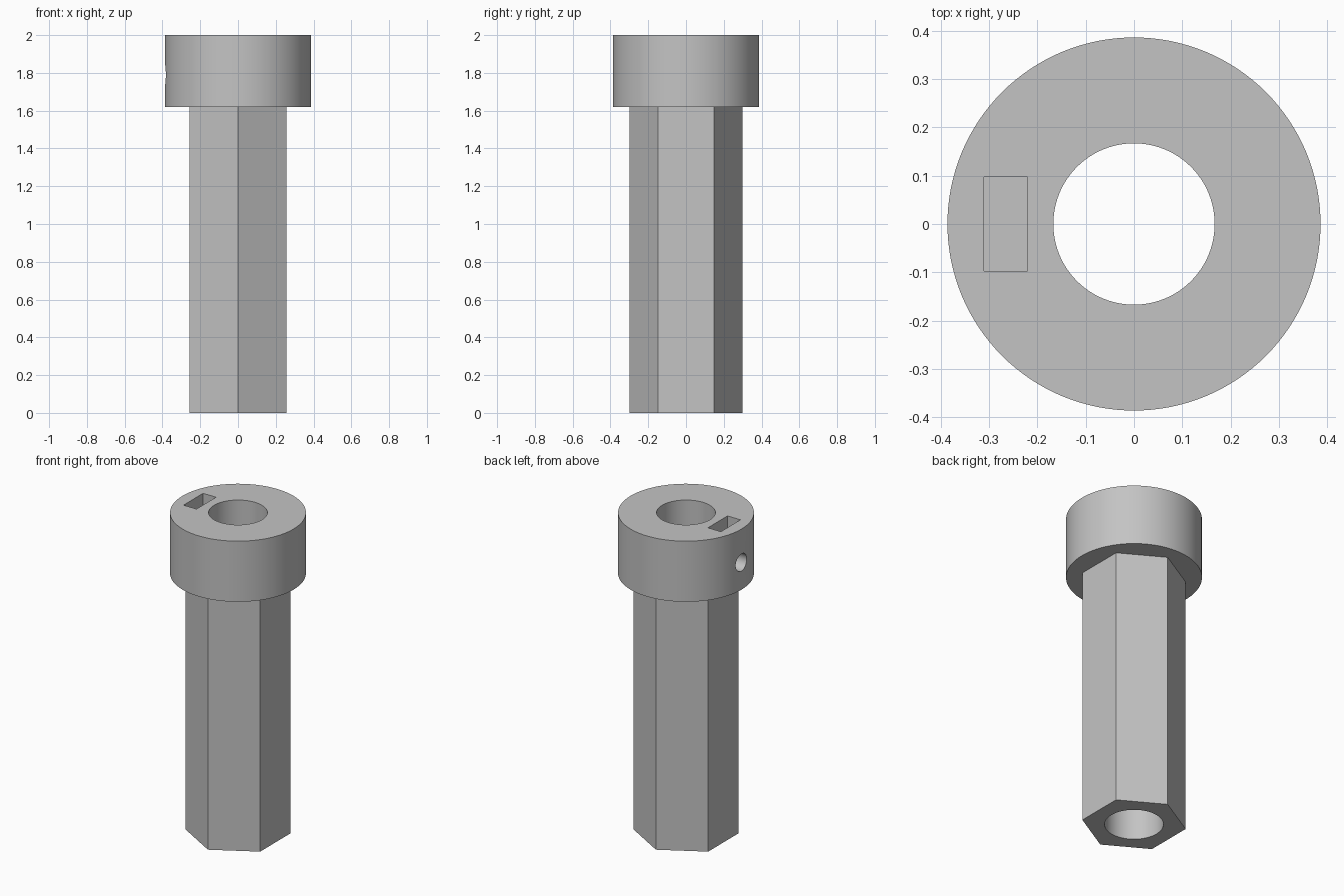
import bpy, math

cube = bpy.data.objects.get("Cube")
if cube:
    bpy.data.objects.remove(cube, do_unlink=True)

SHAFT_R, COLLAR_R, BORE_R = 0.298, 0.386, 0.167
COLLAR_Z, TOP_Z = 1.62, 2.0

grey = bpy.data.materials.new("plain grey")
grey.use_nodes = True
colour = (0.55, 0.55, 0.55, 1)
grey.diffuse_color = colour
grey.node_tree.nodes["Principled BSDF"].inputs["Base Color"].default_value = colour


def finish(obj, name):
    obj.name = name
    obj.data.materials.append(grey)
    return obj


def cylinder(name, radius, z0, z1, sides, turn=0):
    bpy.ops.mesh.primitive_cylinder_add(
        vertices=sides, radius=radius, depth=z1 - z0,
        location=(0, 0, (z0 + z1) / 2), rotation=(0, 0, turn))
    return finish(bpy.context.object, name)


def combine(body, tool, operation):
    mod = body.modifiers.new(tool.name, 'BOOLEAN')
    mod.operation, mod.solver, mod.object = operation, 'EXACT', tool
    bpy.ops.object.select_all(action='DESELECT')
    bpy.context.view_layer.objects.active = body
    body.select_set(True)
    bpy.ops.object.modifier_apply(modifier=mod.name)
    bpy.data.objects.remove(tool, do_unlink=True)


# Hexagonal shaft with corners to the front and back, joined to a round collar
body = cylinder("hex_shaft_with_collar", SHAFT_R, 0, COLLAR_Z + 0.1, 6)
combine(body, cylinder("collar", COLLAR_R, COLLAR_Z, TOP_Z, 128), 'UNION')

# Bore along the whole length
combine(body, cylinder("bore", BORE_R, -0.1, TOP_Z + 0.1, 96), 'DIFFERENCE')

# Nut slot, open at the top of the collar
bpy.ops.mesh.primitive_cube_add(size=1, location=(-0.265, 0, 1.89))
slot = finish(bpy.context.object, "nut_slot")
slot.scale = (0.09, 0.194, 0.4)
combine(body, slot, 'DIFFERENCE')

# Set screw hole from the collar's side through the slot into the bore
bpy.ops.mesh.primitive_cylinder_add(
    vertices=48, radius=0.054, depth=0.4,
    location=(-0.3, 0, 1.79), rotation=(0, math.pi / 2, 0))
combine(body, finish(bpy.context.object, "screw_hole"), 'DIFFERENCE')

bpy.ops.object.shade_smooth_by_angle(angle=math.radians(30))
